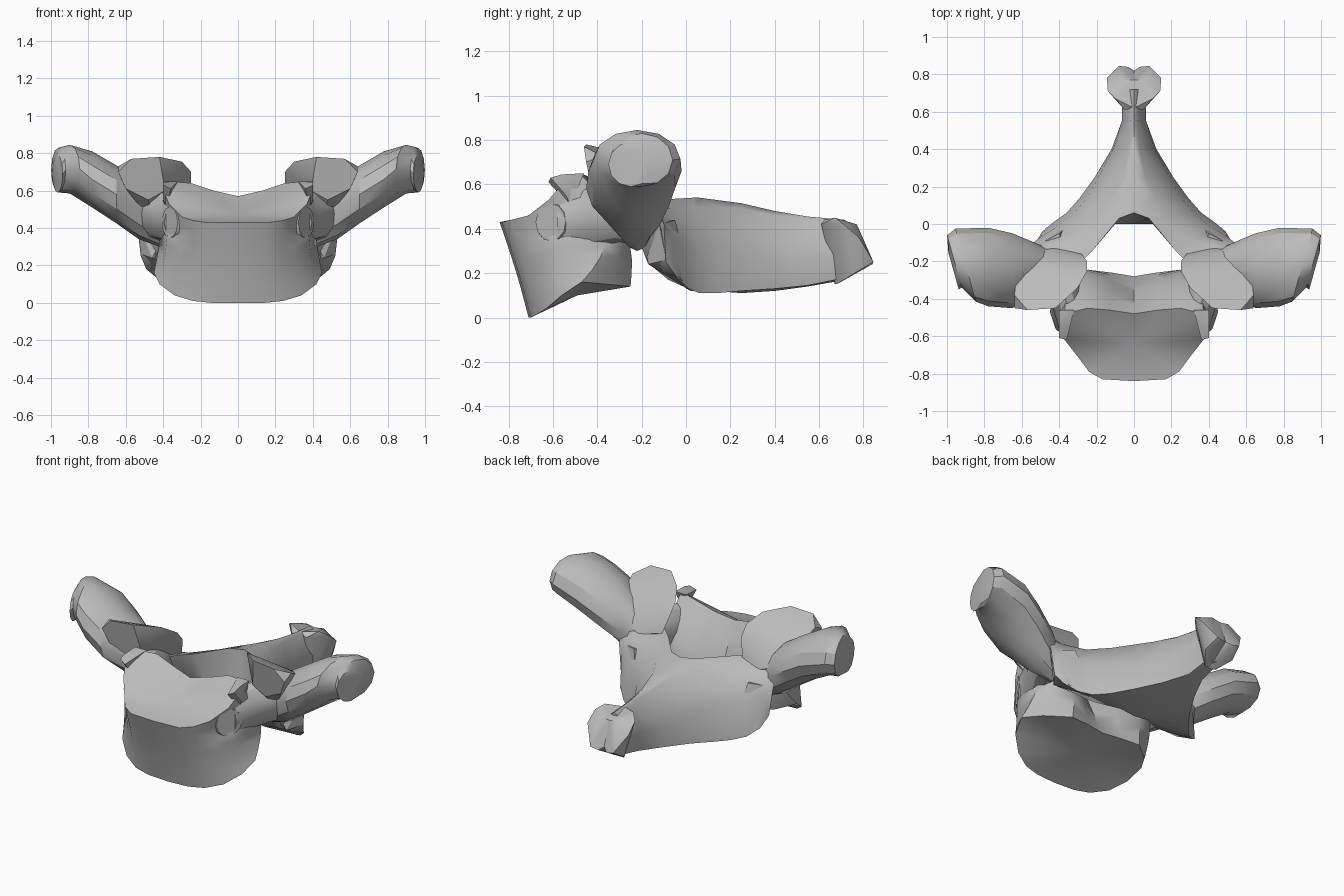
import bpy, bmesh, math
from mathutils import Vector

cube = bpy.data.objects.get("Cube")
if cube:
    bpy.data.objects.remove(cube, do_unlink=True)

bone = bpy.data.materials.new("bone grey")
bone.use_nodes = True
colour = (0.5, 0.5, 0.5, 1)
bone.diffuse_color = colour
bone.node_tree.nodes["Principled BSDF"].inputs["Base Color"].default_value = colour


def finish(bm, name, angle=30):
    """Mirror the left half across x, clean up and link as an object."""
    inside = [f for f in bm.faces if all(abs(v.co.x) < 0.001 for v in f.verts)]
    bmesh.ops.delete(bm, geom=inside, context='FACES')
    bmesh.ops.mirror(bm, geom=bm.verts[:] + bm.edges[:] + bm.faces[:], axis='X', merge_dist=0.001)
    bmesh.ops.remove_doubles(bm, verts=bm.verts[:], dist=0.001)
    bmesh.ops.recalc_face_normals(bm, faces=bm.faces[:])
    mesh = bpy.data.meshes.new(name)
    bm.to_mesh(mesh)
    bm.free()
    mesh.materials.append(bone)
    obj = bpy.data.objects.new(name, mesh)
    bpy.context.collection.objects.link(obj)
    bpy.ops.object.select_all(action='DESELECT')
    obj.select_set(True)
    bpy.context.view_layer.objects.active = obj
    bpy.ops.object.shade_smooth_by_angle(angle=math.radians(angle))


def skin(bm, sections, closed=True):
    """Join neighbouring sections with quads and return the vertex rows."""
    rows = [[bm.verts.new(p) for p in section] for section in sections]
    for a, b in zip(rows, rows[1:]):
        count = len(a)
        for i in range(count if closed else count - 1):
            j = (i + 1) % count
            bm.faces.new((a[i], a[j], b[j], b[i]))
    return rows


def loft(name, sections, angle=30):
    bm = bmesh.new()
    rows = skin(bm, sections)
    bm.faces.new(rows[0])
    bm.faces.new(rows[-1])
    finish(bm, name, angle)


def hull(name, points, angle=30):
    bm = bmesh.new()
    for p in points:
        bm.verts.new(p)
    result = bmesh.ops.convex_hull(bm, input=bm.verts[:])
    spare = [v for v in result["geom_interior"] if isinstance(v, bmesh.types.BMVert)]
    bmesh.ops.delete(bm, geom=spare, context='VERTS')
    finish(bm, name, angle)


def oval(centre, along, wide, tall, sides=12):
    """Oval section square to a direction."""
    along = Vector(along).normalized()
    side = along.cross(Vector((0, 0, 1))).normalized()
    up = side.cross(along)
    turns = [math.tau * i / sides for i in range(sides)]
    return [Vector(centre) + side * wide * math.cos(t) + up * tall * math.sin(t) for t in turns]


# Vertebral body: tilted drum with a saddle-shaped rim at each end
upper = [(0, -.84, .43), (.17, -.83, .43), (.24, -.79, .44), (.3, -.71, .46), (.37, -.62, .53),
         (.4, -.55, .61), (.37, -.48, .65), (.25, -.45, .64), (.13, -.46, .6), (0, -.48, .57)]
lower = [(0, -.71, 0), (.14, -.7, 0), (.24, -.68, .01), (.34, -.63, .04), (.42, -.56, .1),
         (.45, -.47, .16), (.38, -.36, .15), (.25, -.25, .14), (.12, -.26, .14), (0, -.28, .14)]
sections = []
steps = 8
for step in range(steps + 1):
    t = step / steps
    bend = math.sin(math.pi * t)
    middle = Vector((0, -.65 + .16 * t, 0))
    row = []
    for a, b in zip(upper, lower):
        p = Vector(a).lerp(Vector(b), t)
        p.y += (.35 if p.y > middle.y else 0) * p.x * bend
        flat = Vector((p.x, p.y, 0)) - middle
        row.append(middle + flat * (1 - .03 * bend) + Vector((0, 0, p.z)))
    sections.append(row)
bm = bmesh.new()
rows = skin(bm, sections, closed=False)
for row, centre in ((rows[0], (0, -.64, .47)), (rows[-1], (0, -.49, .1))):
    hub = bm.verts.new(centre)
    for a, b in zip(row, row[1:]):
        bm.faces.new((hub, a, b))
finish(bm, "vertebral_body", 45)

# Raised hooks on the rim of the body
hull("rim_hooks", [(.36, -.62, .61), (.4, -.61, .63), (.4, -.56, .645), (.4, -.46, .65),
                   (.32, -.46, .65), (.38, -.52, .5), (.4, -.54, .55)])

# Small round rib facets on the sides of the body
out = (.8, -.5, 0)
loft("rib_facets", [oval((.25, -.54, .41), out, .12, .14),
                    oval((.33, -.59, .42), out, .09, .1),
                    oval((.365, -.61, .43), out, .08, .085)])

# Pedicles joining the body to the arch
back = (.3, .9, 0)
loft("pedicles", [oval((.3, -.55, .43), back, .1, .13),
                  oval((.36, -.42, .46), back, .08, .14),
                  oval((.41, -.3, .48), back, .12, .14),
                  oval((.43, -.2, .45), back, .11, .13)])

# Arch and spinous blade in one sweep from the tip round to the joints:
# inner top, outer top, outer middle, outer bottom and inner bottom corners
arch = [
    [(0, .72, .44), (.03, .72, .42), (.06, .72, .3), (.04, .72, .18), (0, .72, .17)],
    [(0, .55, .455), (.02, .55, .44), (.065, .55, .26), (.05, .55, .145), (0, .55, .14)],
    [(0, .4, .48), (.03, .4, .46), (.11, .4, .25), (.12, .4, .13), (0, .4, .12)],
    [(0, .25, .515), (.06, .25, .49), (.19, .25, .28), (.21, .25, .12), (0, .25, .11)],
    [(0, .06, .54), (.12, .13, .5), (.25, .14, .32), (.29, .14, .11), (0, 0, .13)],
    [(.08, .03, .54), (.2, .04, .49), (.33, .05, .32), (.36, .06, .11), (.1, 0, .14)],
    [(.22, -.14, .53), (.3, -.07, .49), (.42, -.02, .34), (.43, .01, .13), (.24, -.08, .17)],
    [(.28, -.2, .53), (.42, -.12, .5), (.5, -.07, .38), (.49, -.04, .18), (.35, -.14, .22)],
    [(.36, -.28, .52), (.54, -.13, .5), (.54, -.1, .42), (.52, -.09, .25), (.44, -.17, .24)],
]
loft("arch_and_spinous_blade", arch, angle=55)

# Upper joint facets: sloping plates facing up and back
hull("upper_joint_facets", [
    (.42, -.45, .78), (.57, -.46, .77), (.3, -.34, .755), (.25, -.25, .7), (.25, -.2, .64),
    (.28, -.16, .53), (.42, -.13, .5), (.54, -.14, .54), (.62, -.22, .65), (.64, -.38, .73),
    (.64, -.45, .7), (.39, -.41, .6), (.48, -.41, .55), (.6, -.43, .61), (.45, -.25, .42)],
    angle=25)

# Lower joint processes: spurs under the arch
hull("lower_joint_processes", [
    (.47, -.02, .17), (.52, -.09, .26), (.4, .02, .12), (.3, .05, .12), (.33, -.12, .22),
    (.46, -.17, .24), (.36, -.2, .42), (.53, -.12, .42), (.4, -.05, .44)])

# Transverse processes: thick arms with slanted blunt ends
arms = [(.42, -.22, .42, .07, .12), (.53, -.23, .5, .13, .16), (.65, -.25, .58, .2, .155),
        (.78, -.23, .66, .21, .15), (.9, -.22, .715, .195, .13),
        (.96, -.2, .71, .14, .12), (.965, -.25, .69, .1, .1)]
sections = []
for x, y, z, wide, tall in arms:
    slant = .28 if x > .8 else 0
    ring = oval((x, y, z), (1, 0, 0), wide, tall)
    sections.append([(p.x + (p.y - y) * slant, p.y, p.z) for p in ring])
loft("transverse_processes", sections)

# Two-lobed tip of the spinous process
hull("spinous_tip", [
    (0, .62, .44), (.05, .61, .42), (.1, .67, .45), (.14, .71, .42), (.145, .78, .36),
    (.08, .845, .25), (.03, .84, .24), (0, .82, .26), (0, .77, .41), (.06, .77, .42),
    (.04, .68, .15), (.1, .76, .2), (0, .67, .15)], angle=40)
